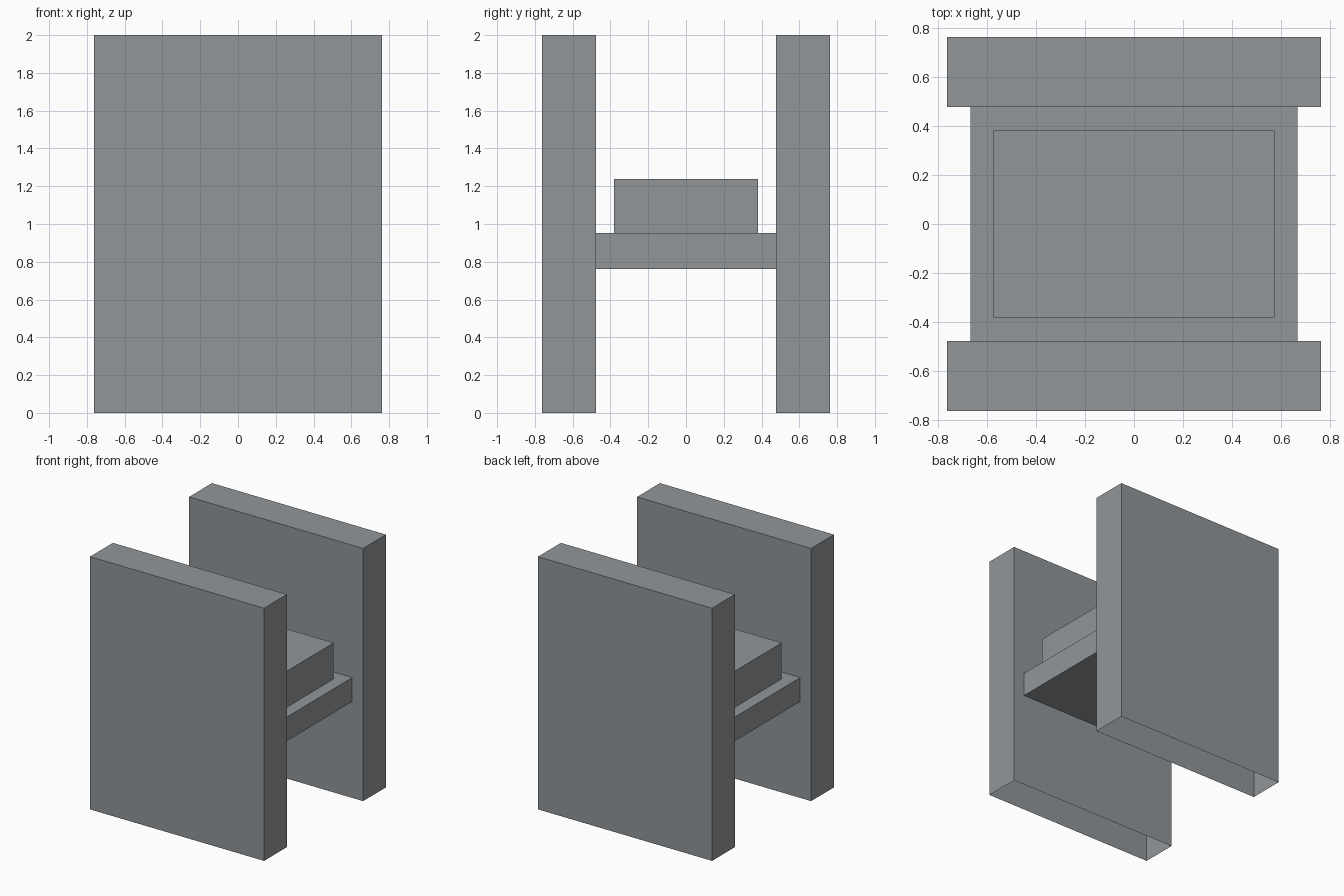
import bpy
import bmesh

if "Cube" in bpy.data.objects:
    bpy.data.objects.remove(bpy.data.objects["Cube"])

U = 2 / 21  # the model sits on a 21-unit-high grid

grey = bpy.data.materials.new("slate_grey")
grey.diffuse_color = (0.285, 0.305, 0.322, 1)
grey.use_nodes = True
grey.node_tree.nodes["Principled BSDF"].inputs["Base Color"].default_value = grey.diffuse_color


def box(name, x, y, z, open_sides=()):
    """Box from (min, max) ranges in grid units; open_sides lists (axis, sign) faces to leave out."""
    bm = bmesh.new()
    bmesh.ops.create_cube(bm, size=1)
    bm.normal_update()
    hidden = [f for f in bm.faces
              if any(f.normal[a] * s > 0.5 for a, s in open_sides)]
    bmesh.ops.delete(bm, geom=hidden, context='FACES')
    for v in bm.verts:
        for a, (lo, hi) in enumerate((x, y, z)):
            v.co[a] = ((lo + hi) / 2 + v.co[a] * (hi - lo)) * U
    mesh = bpy.data.meshes.new(name)
    bm.to_mesh(mesh)
    bm.free()
    mesh.materials.append(grey)
    obj = bpy.data.objects.new(name, mesh)
    bpy.context.collection.objects.link(obj)
    return obj


# Two tall side panels, open underneath
for name, y in (("front_panel", (-8, -5)), ("back_panel", (5, 8))):
    box(name, (-8, 8), y, (0, 21), [(2, -1)])

# Seat board spanning the panels, its ends hidden against them
box("seat_board", (-7, 7), (-5, 5), (8, 10), [(1, -1), (1, 1)])

# Cushion block resting on the board
box("cushion", (-6, 6), (-4, 4), (10, 13), [(2, -1)])
